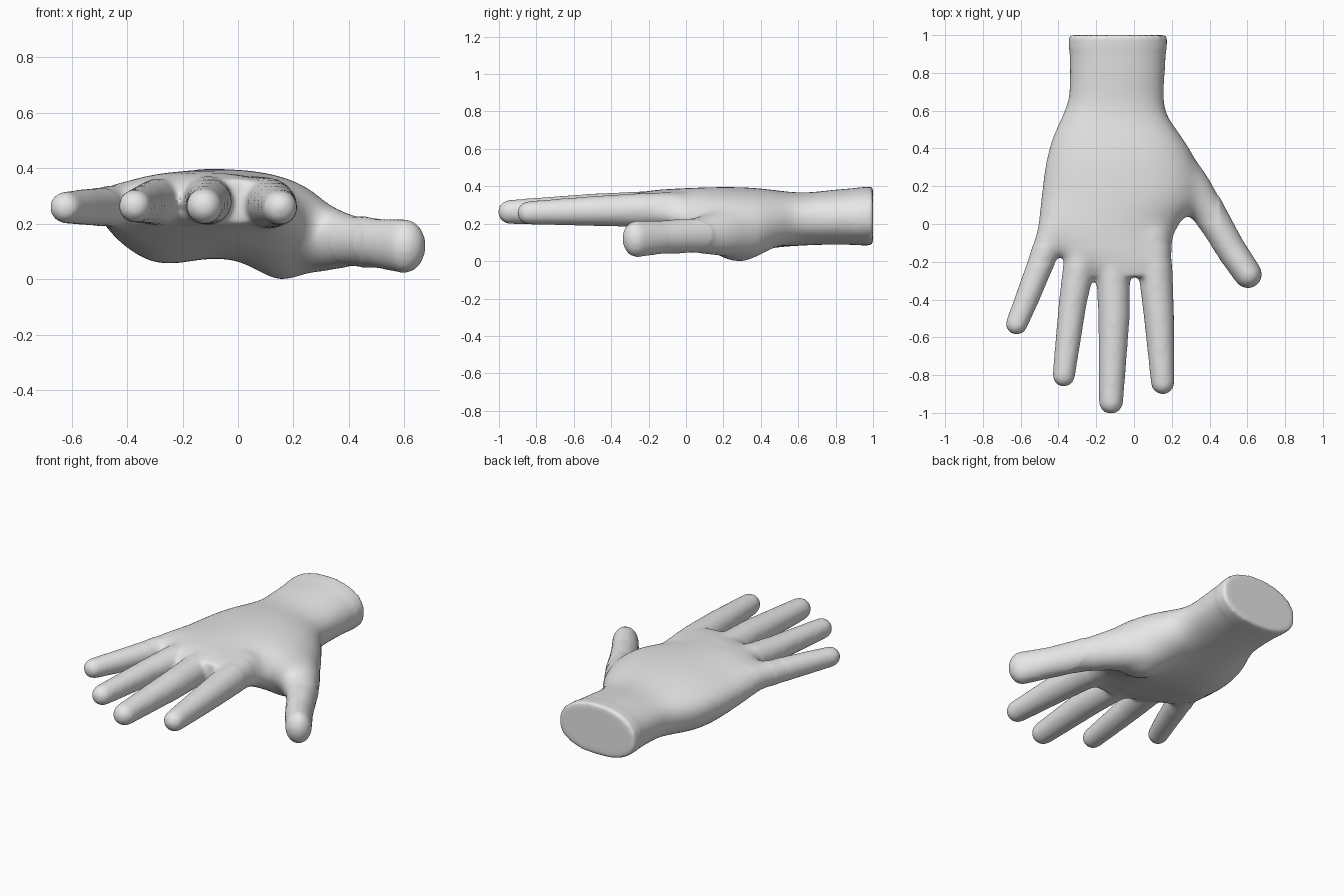
import bpy, bmesh, math
from mathutils import Vector

cube = bpy.data.objects.get("Cube")
if cube:
    bpy.data.objects.remove(cube, do_unlink=True)

SIDES = 48
UP = Vector((0, 0, 1))
bm = bmesh.new()


def loft(rings):
    """Join closed rings of points into a capped solid."""
    loops = [[bm.verts.new(p) for p in ring] for ring in rings]
    for a, b in zip(loops, loops[1:]):
        for i in range(SIDES):
            j = (i + 1) % SIDES
            bm.faces.new((a[i], a[j], b[j], b[i]))
    bm.faces.new(loops[0][::-1])
    bm.faces.new(loops[-1])


def circle():
    """Cosine and sine pairs around one ring."""
    turns = [2 * math.pi * i / SIDES for i in range(SIDES)]
    return [(math.cos(a), math.sin(a)) for a in turns]


def digit(path):
    """Tapered tube with a round tip; path holds (x, y, z, half width, half height)."""
    pts = [Vector(p[:3]) for p in path]
    stations = []
    for i, p in enumerate(pts):
        t = (pts[min(i + 1, len(pts) - 1)] - pts[max(i - 1, 0)]).normalized()
        stations.append((p, t, path[i][3], path[i][-1]))
    tip, t, w, h = stations[-1]
    for k in range(1, 6):
        a = k * math.pi / 11
        shrink = math.cos(a)
        stations.append((tip + t * w * math.sin(a), t, w * shrink, h * shrink))
    rings = []
    for p, t, w, h in stations:
        side = t.cross(UP).normalized()
        up = side.cross(t)
        rings.append([p + side * w * c + up * h * s for c, s in circle()])
    loft(rings)


def bump(x, y, centre, spread, depth):
    """Soft fleshy swelling."""
    u, v = (x - centre[0]) / spread[0], (y - centre[1]) / spread[1]
    return depth * math.exp(-u * u - v * v)


def palm_ring(y, left, right, edge_l, edge_r, top, bottom):
    """Rounded section, swollen below at the heel and the thumb root."""
    ring = []
    for c, s in circle():
        x = (left + right) / 2 + math.copysign(abs(c) ** 0.9, c) * (right - left) / 2
        z = edge_l + (edge_r - edge_l) * (c + 1) / 2
        if s > 0:
            z += s * (top - z)
        else:
            swell = bump(x, y, (-.3, .28), (.15, .24), .058)
            swell += bump(x, y, (.19, .28), (.14, .18), .143)
            z -= abs(s) ** 0.8 * (z - bottom + swell)
        ring.append(Vector((x, y, z)))
    return ring


# Wrist and palm
loft([palm_ring(*r) for r in (
    (1.0, -.347, .177, .245, .245, .402, .085),
    (.8, -.344, .168, .24, .24, .386, .09),
    (.66, -.348, .16, .24, .24, .37, .087),
    (.58, -.38, .175, .24, .235, .37, .085),
    (.48, -.428, .245, .24, .21, .382, .085),
    (.4, -.455, .3, .24, .19, .392, .085),
    (.3, -.477, .34, .24, .18, .398, .09),
    (.2, -.49, .36, .245, .18, .399, .095),
    (.1, -.502, .34, .25, .19, .397, .11),
    (.02, -.512, .26, .255, .21, .394, .125),
    (-.06, -.5, .21, .26, .24, .39, .145),
    (-.14, -.44, .203, .27, .265, .385, .165),
    (-.2, -.35, .198, .28, .275, .378, .185),
    (-.28, -.23, .175, .28, .28, .362, .2))])

# Four fingers
digit([(-.38, .08, .27, .09), (-.447, -.08, .265, .08),
       (-.51, -.25, .262, .069), (-.568, -.4, .261, .064), (-.622, -.53, .26, .058)])
digit([(-.26, -.02, .28, .09), (-.29, -.22, .28, .085),
       (-.325, -.42, .275, .074), (-.372, -.803, .265, .06)])
digit([(-.11, -.05, .285, .095), (-.11, -.26, .285, .089),
       (-.106, -.5, .28, .083), (-.122, -.942, .265, .065)])
digit([(.09, -.03, .275, .1), (.113, -.24, .275, .091),
       (.133, -.5, .27, .08), (.152, -.84, .26, .063)])

# Thumb
digit([(.1, .44, .19, .09, .11), (.19, .34, .157, .115, .143),
       (.315, .18, .147, .107, .124), (.42, .02, .138, .088, .096),
       (.51, -.13, .13, .08, .089), (.603, -.266, .12, .075, .098)])

bmesh.ops.recalc_face_normals(bm, faces=bm.faces)
mesh = bpy.data.meshes.new("hand")
bm.to_mesh(mesh)
bm.free()
hand = bpy.data.objects.new("hand", mesh)
bpy.context.collection.objects.link(hand)

# Fuse the parts into one soft skin
fuse = hand.modifiers.new("fuse", "REMESH")
fuse.mode = "VOXEL"
fuse.voxel_size = 0.012
soften = hand.modifiers.new("soften", "SMOOTH")
soften.factor = 0.5
soften.iterations = 14
bpy.context.view_layer.update()
graph = bpy.context.evaluated_depsgraph_get()
skin = bpy.data.meshes.new_from_object(hand.evaluated_get(graph))
hand.modifiers.clear()
hand.data = skin

# Blend the palm, knuckles and thumb root more strongly
bm = bmesh.new()
bm.from_mesh(skin)
for low, passes in ((-.22, 15), (-.12, 20), (0, 20)):
    soft = [v for v in bm.verts if low < v.co.y < .92 and v.co.x < .45]
    for _ in range(passes):
        bmesh.ops.smooth_vert(bm, verts=soft, factor=0.5,
                              use_axis_x=True, use_axis_y=True, use_axis_z=True)

# Rest the lowest point on the ground
drop = min(v.co.z for v in bm.verts)
bmesh.ops.translate(bm, verts=bm.verts, vec=(0, 0, -drop))
bm.to_mesh(skin)
bm.free()

# Plain grey skin
grey = bpy.data.materials.new("light grey")
grey.use_nodes = True
colour = (0.8, 0.8, 0.8, 1)
grey.diffuse_color = colour
grey.node_tree.nodes["Principled BSDF"].inputs["Base Color"].default_value = colour
skin.materials.clear()
skin.materials.append(grey)

bpy.ops.object.select_all(action="DESELECT")
hand.select_set(True)
bpy.context.view_layer.objects.active = hand
bpy.ops.object.shade_smooth_by_angle(angle=math.radians(40))
